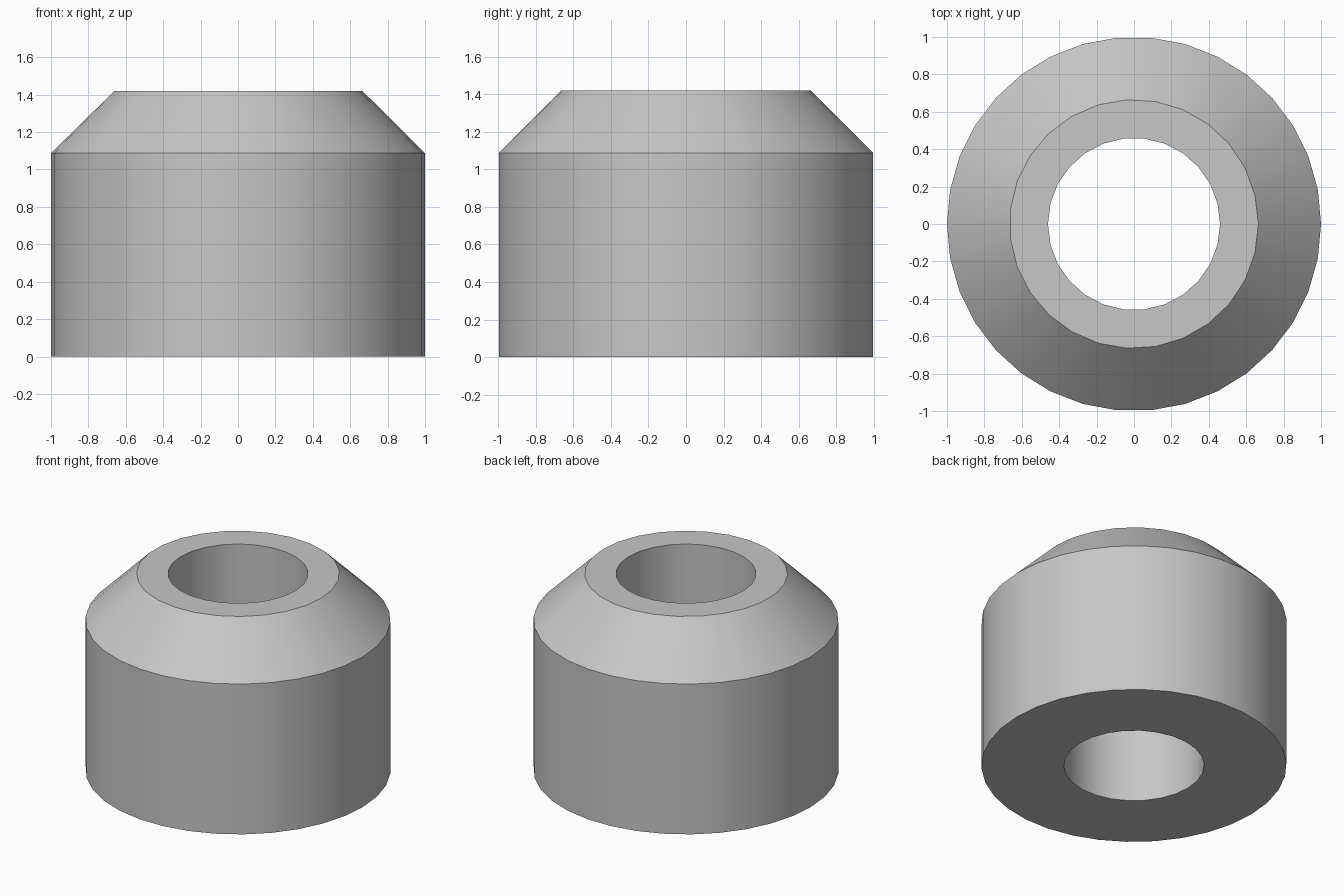
import bpy, bmesh, math

cube = bpy.data.objects.get("Cube")
if cube:
    bpy.data.objects.remove(cube, do_unlink=True)

OUTER, RIM, BORE = 1.0, 0.665, 0.46
SHOULDER, TOP = 1.087, 1.42

# Single grey finish
grey = bpy.data.materials.new("plain grey")
grey.use_nodes = True
colour = (0.57, 0.57, 0.57, 1)
grey.diffuse_color = colour
grey.node_tree.nodes["Principled BSDF"].inputs["Base Color"].default_value = colour


def solid_from_rings(name, rings):
    """Wrap a convex solid around rings given as (radius, height, sides)."""
    bm = bmesh.new()
    for radius, z, sides in rings:
        for i in range(sides):
            a = math.tau * i / sides
            bm.verts.new((radius * math.cos(a), radius * math.sin(a), z))
    bmesh.ops.convex_hull(bm, input=bm.verts[:])
    bmesh.ops.dissolve_limit(bm, angle_limit=math.radians(0.1),
                             verts=bm.verts[:], edges=bm.edges[:])
    bmesh.ops.recalc_face_normals(bm, faces=bm.faces[:])
    mesh = bpy.data.meshes.new(name)
    bm.to_mesh(mesh)
    bm.free()
    mesh.materials.append(grey)
    obj = bpy.data.objects.new(name, mesh)
    bpy.context.collection.objects.link(obj)
    return obj


# Round body with a chamfered shoulder
body = solid_from_rings("chamfered_bushing", [
    (OUTER, 0, 34), (OUTER, SHOULDER, 34), (RIM, TOP, 27)])

# Through bore
cutter = solid_from_rings("bore_cutter", [(BORE, -0.2, 26), (BORE, TOP + 0.2, 26)])
cutter.hide_render = True
cut = body.modifiers.new("bore", "BOOLEAN")
cut.operation = "DIFFERENCE"
cut.solver = "EXACT"
cut.object = cutter

bpy.ops.object.select_all(action="DESELECT")
body.select_set(True)
bpy.context.view_layer.objects.active = body
bpy.ops.object.modifier_apply(modifier=cut.name)
bpy.data.objects.remove(cutter, do_unlink=True)

# Smooth walls, crisp rims
bpy.ops.object.shade_smooth_by_angle(angle=math.radians(30))
